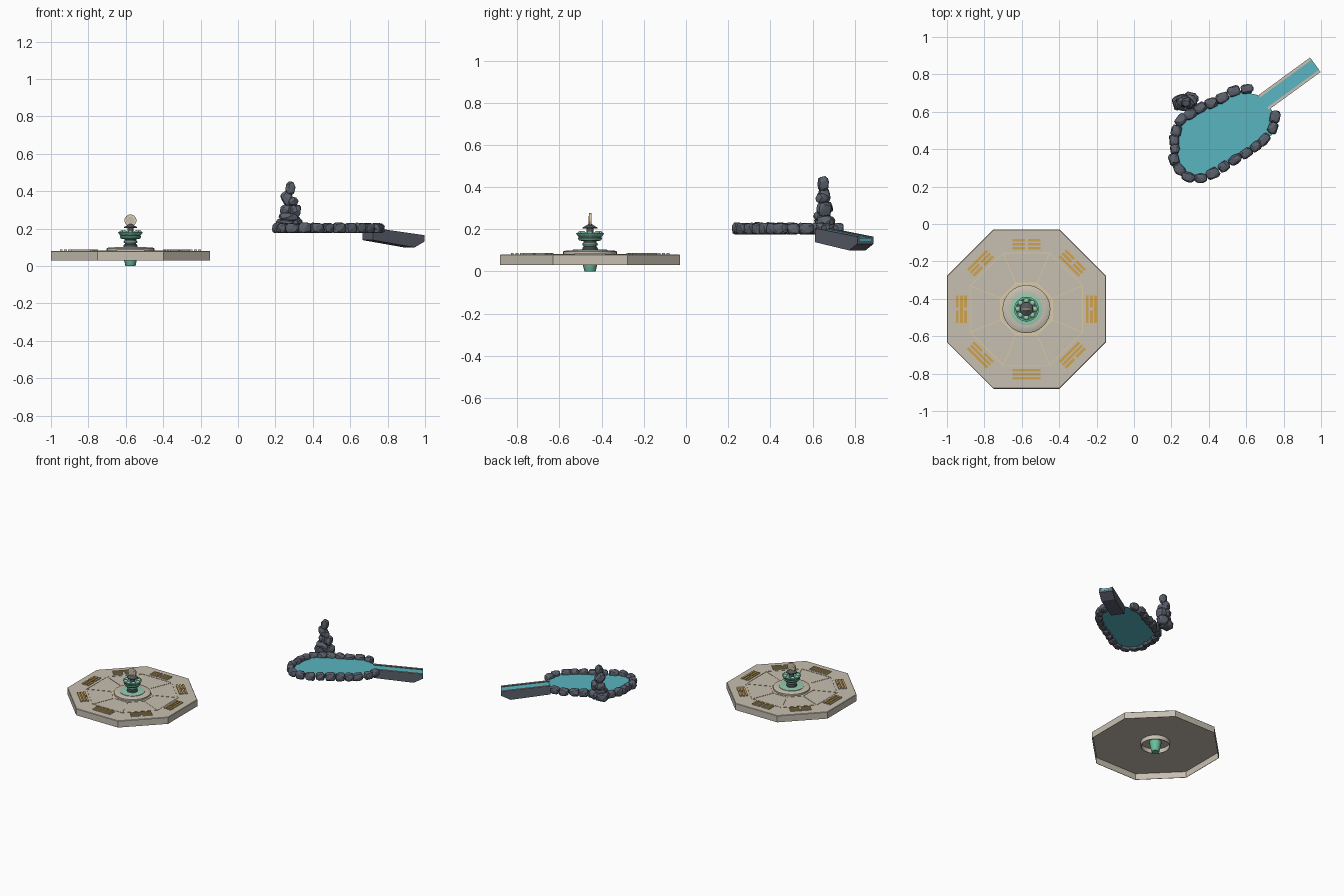
import bpy, bmesh, math, random
from mathutils import Vector, Matrix

if "Cube" in bpy.data.objects:
    bpy.data.objects.remove(bpy.data.objects["Cube"])

random.seed(4)
CX, CY = -0.575, -0.455          # centre of the platform


def material(name, rgb):
    m = bpy.data.materials.new(name)
    m.diffuse_color = (*rgb, 1)
    m.use_nodes = True
    m.node_tree.nodes["Principled BSDF"].inputs["Base Color"].default_value = m.diffuse_color
    return m


STONE = material("warm stone", (0.57, 0.52, 0.44))
TRIM = material("pale trim", (0.72, 0.60, 0.37))
GOLD = material("gold inlay", (0.62, 0.37, 0.08))
JADE = material("jade", (0.15, 0.53, 0.34))
PALE_JADE = material("pale jade", (0.30, 0.60, 0.43))
METAL = material("dark metal", (0.09, 0.10, 0.115))
ROCK = material("dark rock", (0.105, 0.118, 0.15))
WATER = material("water", (0.10, 0.46, 0.53))


def finish(name, bm, *mats, smooth=False):
    bmesh.ops.recalc_face_normals(bm, faces=bm.faces)
    me = bpy.data.meshes.new(name)
    bm.to_mesh(me)
    bm.free()
    for m in mats:
        me.materials.append(m)
    ob = bpy.data.objects.new(name, me)
    bpy.context.collection.objects.link(ob)
    if smooth:
        bpy.ops.object.select_all(action='DESELECT')
        ob.select_set(True)
        bpy.context.view_layer.objects.active = ob
        bpy.ops.object.shade_smooth_by_angle(angle=math.radians(35))
    return ob


def lathe(name, profile, mat, seg=32, octagon=False, closed=False, smooth=True):
    """Turn (radius, z) points about the platform axis; radius is the apothem if octagonal."""
    bm = bmesh.new()
    rings = []
    for r, z in profile:
        ring = []
        for i in range(seg):
            a = 2 * math.pi * i / seg + math.pi / 8
            k = r
            if octagon and r > 0.115:
                off = (a + math.pi / 8) % (math.pi / 4) - math.pi / 8
                k = r / math.cos(off)
            ring.append(bm.verts.new((CX + k * math.cos(a), CY + k * math.sin(a), z)))
        rings.append(ring)
    pairs = list(zip(rings, rings[1:]))
    if closed:
        pairs.append((rings[-1], rings[0]))
    else:
        bm.faces.new(rings[0])
        bm.faces.new(rings[-1])
    for a, b in pairs:
        for i in range(seg):
            j = (i + 1) % seg
            bm.faces.new((a[i], a[j], b[j], b[i]))
    return finish(name, bm, mat, smooth=smooth)


def add_bar(bm, angle, r, t, size_r, size_t, z0, z1):
    """Box at distance r along an angle, shifted t sideways."""
    rot = Matrix.Translation((CX, CY, 0)) @ Matrix.Rotation(angle, 4, 'Z')
    m = rot @ Matrix.Translation((r, t, (z0 + z1) / 2)) @ Matrix.Diagonal((size_r, size_t, z1 - z0, 1))
    bmesh.ops.create_cube(bm, size=1, matrix=m)


# Octagonal platform, hollow underneath with a thin rim, and a round collar below its centre
lathe("platform", [(0.423, 0.03), (0.426, 0.03), (0.426, 0.078), (0.423, 0.081), (0.10, 0.081),
                   (0.10, 0.077), (0.423, 0.077)], STONE, octagon=True, closed=True, smooth=False)
lathe("collar", [(0.098, 0.045), (0.102, 0.045), (0.102, 0.08), (0.098, 0.08)], STONE, closed=True)
lathe("inner_octagon", [(0.128, 0.079), (0.141, 0.079), (0.141, 0.083), (0.128, 0.083)],
      TRIM, octagon=True, closed=True, smooth=False)

# Thin inlaid lines dividing the platform
bm = bmesh.new()
for i in range(8):
    a = i * math.pi / 4
    add_bar(bm, a + math.pi / 8, 0.24, 0, 0.175, 0.004, 0.079, 0.083)
    add_bar(bm, a, 0.30, 0, 0.004, 0.248, 0.079, 0.083)
finish("inlay_lines", bm, TRIM)

# Three-bar signs, listed inner to outer: 1 is a whole bar, 0 a split bar
bm = bmesh.new()
signs = ["101", "100", "000", "001", "010", "011", "111", "110"]
for i, sign in enumerate(signs):
    for bar, whole in enumerate(sign):
        r = 0.326 + 0.0215 * bar
        parts = [(0, 0.148)] if whole == "1" else [(-0.041, 0.066), (0.041, 0.066)]
        for t, length in parts:
            add_bar(bm, i * math.pi / 4, r, t, 0.014, length, 0.079, 0.088)
bars = finish("sign_bars", bm, STONE, GOLD)
for p in bars.data.polygons:        # gilded tops
    if p.normal.z > 0.8:
        p.material_index = 1

# Central plinth, basin and pedestal
lathe("plinth", [(0.128, 0.079), (0.128, 0.094), (0.122, 0.098), (0.09, 0.099)], STONE)
lathe("jade_disc", [(0.086, 0.097), (0.086, 0.102), (0.08, 0.103)], PALE_JADE)
lathe("pedestal", [(0.038, 0.10), (0.036, 0.112), (0.03, 0.118), (0.032, 0.148)], METAL, seg=16)
lathe("pedestal_band", [(0.035, 0.124), (0.037, 0.129), (0.035, 0.134)], JADE, seg=16)
lathe("lower_dish", [(0.03, 0.143), (0.052, 0.147), (0.057, 0.156), (0.054, 0.162)], JADE)
lathe("dish_band", [(0.053, 0.16), (0.056, 0.17)], METAL)
lathe("upper_dish", [(0.056, 0.168), (0.063, 0.174), (0.066, 0.182), (0.056, 0.183),
                     (0.05, 0.178)], JADE)
lathe("pendant", [(0.026, 0.0), (0.028, 0.004), (0.035, 0.034), (0.043, 0.08)], JADE, seg=12)

# Jade beads around the dish
bm = bmesh.new()
for i in range(8):
    a = i * math.pi / 4
    bmesh.ops.create_icosphere(bm, subdivisions=2, radius=0.0155, matrix=Matrix.Translation(
        (CX + 0.046 * math.cos(a), CY + 0.046 * math.sin(a), 0.177)))
finish("beads", bm, PALE_JADE, smooth=True)

# Post, little roof and upright coin on top
lathe("post", [(0.017, 0.175), (0.017, 0.212)], METAL, seg=12)
lathe("roof", [(0.038, 0.203), (0.038, 0.208), (0.02, 0.218), (0.01, 0.224)], METAL, seg=8, smooth=False)


def coin(name, r, depth, mat):
    m = Matrix.Translation((CX, CY, 0.244)) @ Matrix.Rotation(math.pi / 2, 4, 'X')
    b = bmesh.new()
    bmesh.ops.create_cone(b, cap_ends=True, segments=24, radius1=r, radius2=r, depth=depth, matrix=m)
    finish(name, b, mat, smooth=True)


coin("coin", 0.032, 0.012, TRIM)
coin("coin_centre", 0.019, 0.014, STONE)

# Pond surface
pond = [(.30, .59), (.43, .65), (.57, .71), (.66, .69), (.715, .64), (.75, .59), (.74, .48), (.65, .40),
        (.54, .33), (.41, .265), (.30, .26), (.235, .32), (.215, .43), (.25, .55)]
bm = bmesh.new()
face = bm.faces.new([bm.verts.new((x, y, 0.196)) for x, y in pond])
ext = bmesh.ops.extrude_face_region(bm, geom=[face])
bmesh.ops.translate(bm, vec=(0, 0, 0.004), verts=[v for v in ext["geom"] if isinstance(v, bmesh.types.BMVert)])
finish("pond_water", bm, WATER)


def add_rock(bm, pos, size, yaw, tilt=0.0, floor=None, boxy=0.75):
    """Angular boulder: hull of scattered points, optionally cut flat at the floor."""
    m = (Matrix.Translation(pos) @ Matrix.Rotation(yaw, 4, 'Z') @ Matrix.Rotation(tilt, 4, 'Y'))
    verts = []
    for i in range(30):
        z = 1 - 2 * (i + 0.5) / 30
        a = i * 2.39996 + random.uniform(-0.35, 0.35)
        s = math.sqrt(1 - z * z)
        c = [math.copysign(abs(k) ** boxy, k) * q for k, q in zip((s * math.cos(a), s * math.sin(a), z), size)]
        co = m @ (Vector(c) * random.uniform(0.92, 1.05))
        if floor is not None:
            co.z = max(co.z, floor)
        verts.append(bm.verts.new(co))
    res = bmesh.ops.convex_hull(bm, input=verts)
    junk = {g for g in res["geom_interior"] + res["geom_unused"] if isinstance(g, bmesh.types.BMVert)}
    bmesh.ops.delete(bm, geom=list(junk), context='VERTS')


# Boulders around the rim, each turned along the shore
shore = [(.604, .722), (.535, .711), (.471, .674), (.412, .647), (.353, .62), (.30, .588),
         (.251, .556), (.225, .497), (.214, .449), (.219, .40), (.214, .345), (.241, .294),
         (.289, .252), (.358, .245), (.422, .27), (.481, .307), (.54, .345), (.60, .378),
         (.652, .415), (.695, .45), (.743, .513), (.754, .572)]
bm = bmesh.new()
for i, p in enumerate(shore):
    a, b = shore[max(i - 1, 0)], shore[min(i + 1, len(shore) - 1)]
    yaw = math.atan2(b[1] - a[1], b[0] - a[0])
    add_rock(bm, (*p, 0.202), (random.uniform(.033, .04), random.uniform(.026, .031),
             random.uniform(.027, .033)), yaw, floor=0.176, boxy=0.65)
finish("rim_boulders", bm, ROCK)

# Balanced pile of rocks beside the pond
pile = [((.255, .65, .222), (.054, .046, .037), .3, 0), ((.30, .665, .232), (.042, .043, .036), 1.2, .2),
        ((.27, .645, .262), (.052, .042, .024), .1, .1), ((.305, .655, .295), (.032, .038, .038), .5, .2),
        ((.262, .66, .30), (.035, .035, .032), .9, -.4), ((.265, .655, .36), (.032, .029, .044), .2, -.45),
        ((.292, .645, .345), (.028, .032, .026), .7, .6), ((.28, .65, .417), (.027, .027, .037), .1, .15)]
bm = bmesh.new()
for pos, size, yaw, tilt in pile:
    add_rock(bm, pos, size, yaw, tilt, floor=0.19)
finish("rock_pile", bm, ROCK)

# Sloping outlet channel: outlines along its length, extruded sideways
START, END = Vector((.693, .650, .205)), Vector((.969, .851, .165))
LENGTH = (END - START).length
ALONG = (END - START).normalized()
SIDE = Vector((-ALONG.y, ALONG.x, 0)).normalized()


def add_slab(bm, outline, v0, v1):
    """Outline of (distance along, height) points, extruded from v0 to v1 sideways."""
    loops = [[bm.verts.new(START + ALONG * u + Vector((0, 0, h)) + SIDE * v) for u, h in outline]
             for v in (v0, v1)]
    n = len(outline)
    for i in range(n):
        j = (i + 1) % n
        bm.faces.new((loops[0][i], loops[0][j], loops[1][j], loops[1][i]))
    for loop in loops:
        bm.faces.new(loop)


bm = bmesh.new()
add_slab(bm, [(0, -.02), (0, -.066), (LENGTH - .066, -.073), (LENGTH, -.034), (LENGTH, -.02)], -.048, .048)
wall = [(0, -.02), (LENGTH, -.02), (LENGTH, 0), (0, 0)]
for s in (-1, 1):
    add_slab(bm, wall, s * .033, s * .048)
trough = finish("channel", bm, ROCK, STONE)
for p in trough.data.polygons:      # pale tops on the two side walls
    if p.normal.z > 0.8:
        p.material_index = 1
bm = bmesh.new()
add_slab(bm, [(0, -.021), (LENGTH + .001, -.021), (LENGTH + .001, -.006), (0, -.006)], -.033, .033)
finish("channel_water", bm, WATER)
